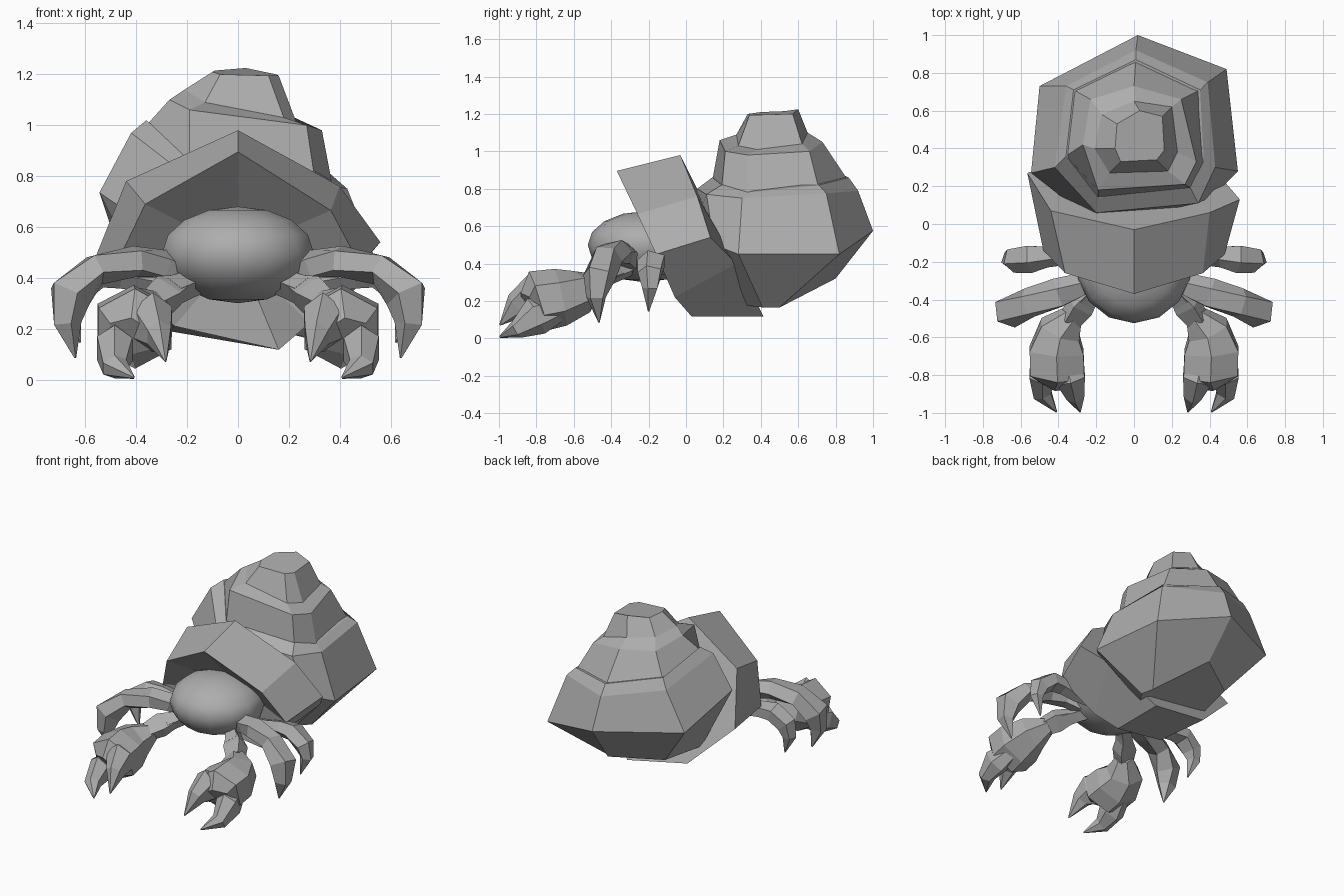
import bpy, bmesh, math
from mathutils import Vector

grey = bpy.data.materials.new("plain grey")
grey.diffuse_color = (0.42, 0.42, 0.42, 1)


def finish(name, bm, mirror=False, smooth=False):
    bmesh.ops.recalc_face_normals(bm, faces=bm.faces)
    me = bpy.data.meshes.new(name)
    bm.to_mesh(me)
    bm.free()
    ob = bpy.data.objects.new(name, me)
    bpy.context.collection.objects.link(ob)
    me.materials.append(grey)
    for p in me.polygons:
        p.use_smooth = smooth
    if mirror:
        ob.modifiers.new("mirror", 'MIRROR')
    return ob


def skin(name, rings, mirror=False):
    """Bridge consecutive rings of points and close both ends."""
    bm = bmesh.new()
    vs = [[bm.verts.new(p) for p in r] for r in rings]
    n = len(vs[0])
    for a, b in zip(vs, vs[1:]):
        for i in range(n):
            j = (i + 1) % n
            bm.faces.new((a[i], a[j], b[j], b[i]))
    bm.faces.new(vs[0])
    bm.faces.new(vs[-1])
    bmesh.ops.remove_doubles(bm, verts=bm.verts, dist=0.0005)
    return finish(name, bm, mirror)


def limb(name, path, ref, sides=6):
    """Tapered faceted tube; path rows are x, y, z, half width along ref, half height."""
    pts = [Vector(p[:3]) for p in path]
    rings = []
    for k, p in enumerate(path):
        t = (pts[min(k + 1, len(pts) - 1)] - pts[max(k - 1, 0)]).normalized()
        u = Vector(ref)
        u = (u - t * u.dot(t)).normalized()
        v = t.cross(u)
        ring = []
        for i in range(sides):
            a = 2 * math.pi * (i + 0.5) / sides
            ring.append(pts[k] + u * p[3] * math.cos(a) + v * p[4] * math.sin(a))
        rings.append(ring)
    return skin(name, rings, True)


# lower shell whorl, from the underside up to its sloping shoulder
skin("shell_lower_whorl", [
    [(.28, .41, .165), (.26, .5, .165), (.04, .80, .32), (-.26, .6, .3), (-.33, .3, .3), (-.15, .25, .2), (.2, .3, .18)],
    [(.55, .28, .45), (.49, .82, .45), (.02, 1.0, .575), (-.5, .73, .6), (-.545, .27, .735), (-.2, .0, .5), (.42, .15, .5)],
    [(.43, .30, .75), (.39, .75, .775), (.01, .92, .79), (-.36, .73, .86), (-.42, .3, .97), (-.2, .06, .8), (.34, .11, .77)],
    [(.37, .33, .78), (.35, .71, .82), (.01, .87, .86), (-.32, .71, .93), (-.36, .36, 1.02), (-.19, .14, .86), (.3, .19, .82)],
])
# upper whorl and blunt tip, stepped inwards
skin("shell_upper_whorl", [
    [(.37, .33, .77), (.35, .71, .80), (.01, .87, .84), (-.32, .71, .91), (-.36, .36, 1.0), (-.19, .14, .84), (.3, .19, .80)],
    [(.33, .33, .98), (.25, .66, 1.0), (0, .73, 1.05), (-.23, .66, 1.07), (-.27, .42, 1.1), (-.19, .18, 1.06), (.27, .21, 1.0)],
    [(.23, .38, 1.01), (.2, .62, 1.04), (0, .65, 1.10), (-.17, .58, 1.12), (-.21, .4, 1.14), (-.13, .27, 1.09), (.18, .28, 1.03)],
    [(.16, .39, 1.195), (.15, .57, 1.2), (.03, .6, 1.225), (-.09, .53, 1.215), (-.1, .4, 1.21), (-.07, .33, 1.2), (.12, .34, 1.195)],
])

# flared lip around the shell mouth, with a funnel-shaped inside
front = [(0, -.37, .895), (.365, -.26, .665), (.48, -.16, .45), (.28, -.06, .22),
         (.16, .03, .117), (-.25, -.03, .21), (-.48, -.14, .45), (-.365, -.26, .69)]
back = [(0, -.03, .98), (.40, .06, .76), (.56, .13, .54), (.44, .27, .40),
        (.16, .415, .117), (-.27, .37, .19), (-.565, .27, .47), (-.44, .07, .78)]
hub = Vector((0, -.06, .49))
inner = [hub + (Vector(p) - Vector((0, -.16, .47))) * 0.42 for p in front]
skin("shell_lip", [back, front, inner])

# rounded head and body, broad on top and narrow below
bm = bmesh.new()
bmesh.ops.create_uvsphere(bm, u_segments=14, v_segments=8, radius=1)
for v in bm.verts:
    x, y, z = v.co
    v.co = (x * .305, -.22 + y * .305, .5 + z * (.18 if z > 0 else .2))
finish("body", bm, smooth=True)

# walking legs
limb("front_leg", [
    (.18, -.28, .40, .05, .05), (.29, -.325, .45, .065, .06), (.40, -.37, .465, .085, .065),
    (.56, -.42, .435, .085, .065), (.665, -.465, .335, .09, .09), (.675, -.48, .22, .055, .06),
    (.64, -.465, .085, .004, .004)], (.35, -1, 0), 5)
limb("rear_leg", [
    (.2, -.14, .37, .045, .045), (.35, -.165, .39, .05, .05), (.46, -.17, .41, .06, .055),
    (.55, -.18, .415, .08, .06), (.64, -.19, .35, .068, .065), (.66, -.19, .27, .045, .045),
    (.62, -.2, .145, .004, .004)], (0, 1, 0), 5)

# claw arms in two blocky joints
limb("claw_upper_arm", [
    (.12, -.26, .40, .05, .05), (.2, -.34, .37, .05, .06), (.265, -.41, .345, .06, .065)], (1, -.5, 0), 4)
limb("claw_wrist", [
    (.23, -.37, .36, .055, .055), (.285, -.435, .335, .085, .07), (.34, -.51, .30, .065, .06)], (1, -.5, 0), 4)

# claw palm and its two fingers
limb("claw_palm", [
    (.32, -.48, .3, .06, .055), (.39, -.56, .25, .125, .12), (.41, -.67, .22, .165, .155),
    (.405, -.79, .2, .165, .165), (.42, -.83, .17, .1, .09)], (1, 0, 0))
limb("claw_upper_finger", [
    (.36, -.72, .21, .06, .07), (.335, -.82, .225, .09, .12), (.31, -.90, .175, .055, .075),
    (.285, -.995, .072, .004, .004)], (1, 0, 0), 6)
limb("claw_lower_finger", [
    (.46, -.68, .16, .06, .07), (.485, -.80, .12, .08, .105), (.485, -.90, .05, .055, .052),
    (.41, -.995, .008, .004, .006)], (1, 0, 0), 6)
